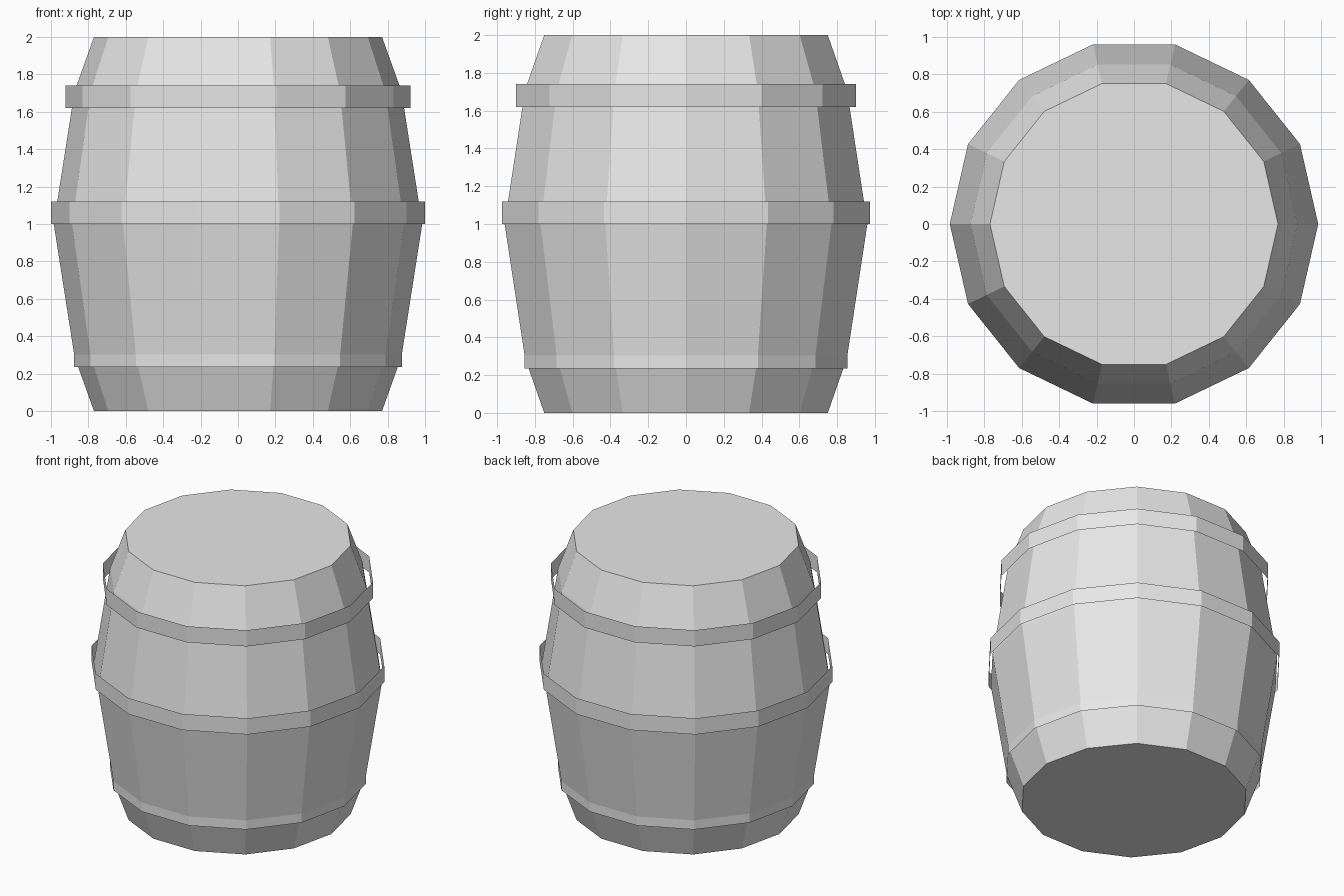
import bpy
import bmesh
from math import cos, sin, tau

SIDES = 14

cube = bpy.data.objects.get("Cube")
if cube:
    bpy.data.objects.remove(cube, do_unlink=True)

# Single plain grey for the whole barrel
grey = bpy.data.materials.new("plain_grey")
grey.use_nodes = True
colour = (0.8, 0.8, 0.8, 1)
grey.diffuse_color = colour
grey.node_tree.nodes["Principled BSDF"].inputs["Base Color"].default_value = colour


def lathe(name, profile, capped):
    """Flat-faced shell turned from (radius, height) points, bottom to top."""
    bm = bmesh.new()
    rings = [[bm.verts.new((r * cos(tau * i / SIDES), r * sin(tau * i / SIDES), z))
              for i in range(SIDES)] for r, z in profile]
    for low, high in zip(rings, rings[1:]):
        for i in range(SIDES):
            j = (i + 1) % SIDES
            bm.faces.new((low[i], low[j], high[j], high[i]))
    if capped:
        bm.faces.new(rings[0][::-1])
        bm.faces.new(rings[-1])
    mesh = bpy.data.meshes.new(name)
    bm.to_mesh(mesh)
    bm.free()
    mesh.materials.append(grey)
    obj = bpy.data.objects.new(name, mesh)
    bpy.context.collection.objects.link(obj)
    return obj


# Bulging closed body
lathe("barrel_body", [(0.77, 0), (0.874, 0.29), (0.985, 1), (0.874, 1.71), (0.77, 2)], True)

# Open, upright hoops
for name, radius, bottom in (("lower_hoop", 0.876, 0.235),
                             ("middle_hoop", 1.0, 1.0),
                             ("upper_hoop", 0.923, 1.62)):
    lathe(name, [(radius, bottom), (radius, bottom + 0.12)], False)
